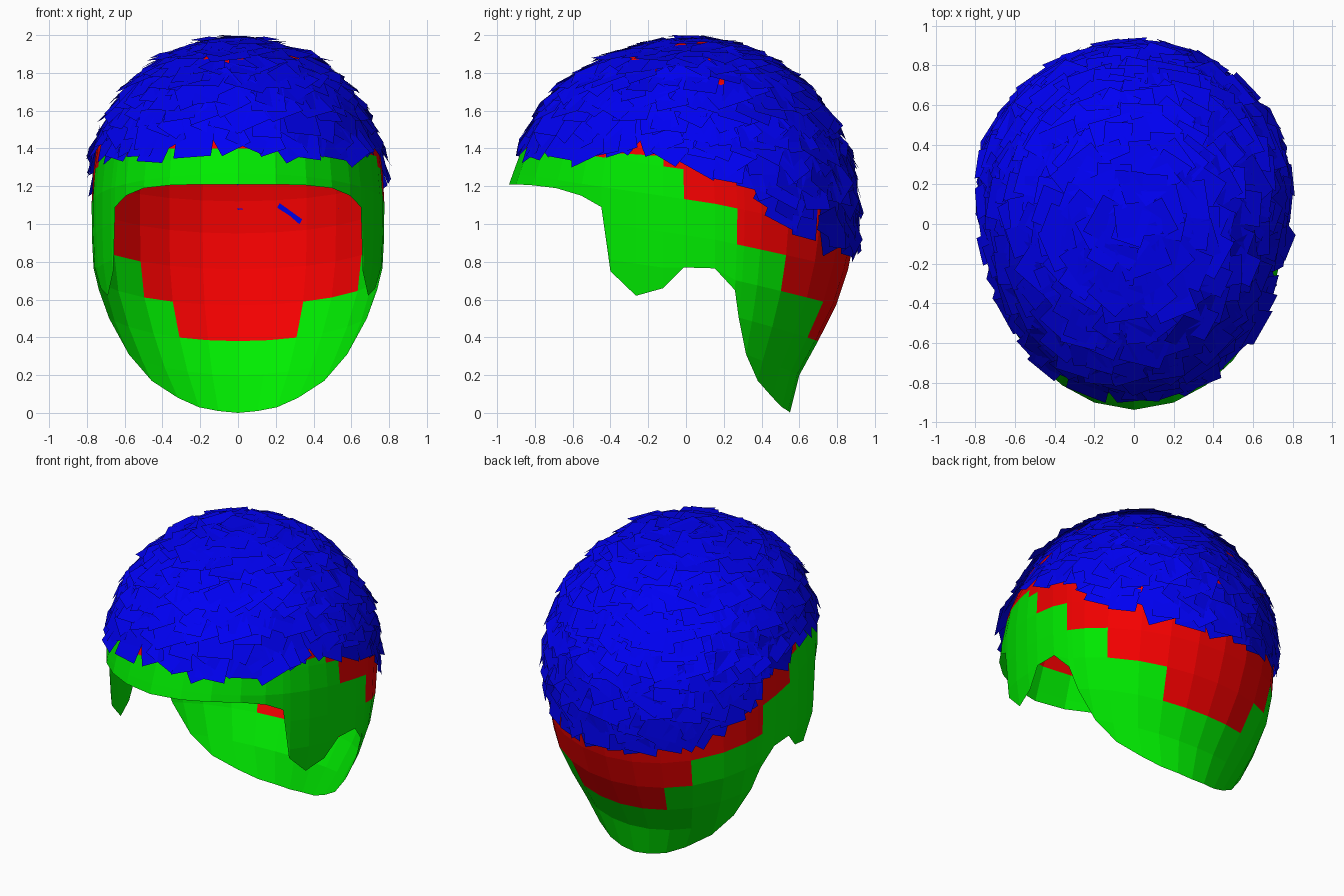
import bpy, bmesh, random
from math import sin, cos, pi, radians, sqrt
from mathutils import Vector, Matrix
from mathutils.bvhtree import BVHTree

if "Cube" in bpy.data.objects:
    bpy.data.objects.remove(bpy.data.objects["Cube"])

random.seed(4)


def lerp_table(table, v, k=1):
    """Piecewise-linear lookup of column k for key v."""
    if v <= table[0][0]:
        return table[0][k]
    for a, b in zip(table, table[1:]):
        if v <= b[0]:
            return a[k] + (b[k] - a[k]) * (v - a[0]) / (b[0] - a[0])
    return table[-1][k]


def material(name, rgb):
    m = bpy.data.materials.new(name)
    m.diffuse_color = (*rgb, 1)
    m.use_nodes = True
    m.node_tree.nodes["Principled BSDF"].inputs["Base Color"].default_value = m.diffuse_color
    return m


green = material("green", (0.0, 0.85, 0.0))
red = material("red", (0.9, 0.0, 0.0))
blue = material("blue", (0.0, 0.0, 0.9))

# Head sections: height, front y, back y, half width, centre y
SECTION = [
    (0.00, -0.94, 0.55, 0.42, 0.14), (0.20, -0.94, 0.60, 0.56, 0.14),
    (0.40, -0.94, 0.71, 0.66, 0.14), (0.60, -0.94, 0.81, 0.74, 0.14),
    (0.80, -0.94, 0.87, 0.77, 0.14), (1.00, -0.94, 0.905, 0.775, 0.14),
    (1.20, -0.94, 0.895, 0.775, 0.14), (1.40, -0.87, 0.84, 0.75, 0.12),
    (1.60, -0.77, 0.73, 0.66, 0.07), (1.75, -0.63, 0.61, 0.55, 0.03),
    (1.88, -0.42, 0.42, 0.38, 0.01), (1.95, -0.20, 0.22, 0.20, 0.01),
    (1.98, 0.01, 0.01, 0.0, 0.01)]

# Lower hairline: angle from the front, height
EDGE = [(0, 1.21), (15, 1.21), (28, 1.205), (40, 1.19), (50, 1.15), (57, 1.09),
        (60, .75), (68, .62), (76, .66), (82, .77), (91, .765), (100, .65),
        (103, .5), (110, .31), (122, .17), (138, .08), (152, .03), (166, .01), (180, 0)]
ROWS = [1.95, 1.88, 1.75, 1.6, 1.4, 1.28, 1.12, .95, .76, .57, .38, .2, -9]


def head_point(deg, z):
    yf, yb, w, yc = (lerp_table(SECTION, z, k) for k in (1, 2, 3, 4))
    c = cos(radians(deg))
    y = yc - c * (yc - yf) if c > 0 else yc - c * (yb - yc)
    return Vector((w * sin(radians(deg)), y, z))


# Cap: tilted rows clamped to the hairline, full turn
bm = bmesh.new()
columns = [(d, e, 1) for d, e in EDGE] + [(d, e, -1) for d, e in EDGE[-2:0:-1]]
top = bm.verts.new((0, 0.01, 1.98))
grid = []
for deg, edge, side in columns:
    col = []
    for r in ROWS:
        tilt = 0.32 * (1 + cos(radians(deg))) / 2 * max(0, min(1, (1.4 - r) / 0.3))
        p = head_point(deg, max(r + tilt, edge))
        p.x *= side
        col.append(bm.verts.new(p))
    grid.append(col)
for a, b in zip(grid, grid[1:] + grid[:1]):
    bm.faces.new((top, a[0], b[0]))
    for i in range(len(ROWS) - 1):
        bm.faces.new((a[i], a[i + 1], b[i + 1], b[i]))
bmesh.ops.remove_doubles(bm, verts=bm.verts, dist=0.002)
bmesh.ops.recalc_face_normals(bm, faces=bm.faces)

# Red scalp area stepping down toward the nape, the rest green
SCALP = [(-1, 1.37), (-.15, 1.36), (.05, 1.16), (.4, .88), (.55, .66), (.72, .42)]
for f in bm.faces:
    c = f.calc_center_median()
    nape_left = c.x < -0.46 and c.z < 0.78
    f.material_index = int(c.z > lerp_table(SCALP, c.y) and not nape_left)
tree = BVHTree.FromBMesh(bm)
mesh = bpy.data.meshes.new("scalp_cap")
bm.to_mesh(mesh)
bm.free()
mesh.materials.append(green)
mesh.materials.append(red)
bpy.context.collection.objects.link(bpy.data.objects.new("scalp_cap", mesh))

# Hair cards: flat overlapping quads scattered over the scalp
CARD_LINE = [(-1, 1.38), (-.2, 1.41), (.05, 1.37), (.3, 1.29), (.45, 1.14),
             (.6, 1.01), (.75, .96), (.9, .89)]
bm = bmesh.new()
centre = Vector((0, 0.05, 1.1))
COUNT = 1000
for i in range(COUNT):
    h = 1 - 2 * (i + 0.5) / COUNT
    t = i * pi * (3 - sqrt(5))
    ring = sqrt(1 - h * h)
    d = Vector((ring * cos(t), ring * sin(t), h))
    d += Vector(random.uniform(-.04, .04) for _ in range(3))
    hit, n, _, _ = tree.ray_cast(centre, d.normalized())
    if hit is None or hit.z < lerp_table(CARD_LINE, hit.y):
        continue
    if n.dot(d) < 0:
        n = -n
    # blend toward the radial direction so neighbouring cards fan smoothly
    n = (n + d.normalized() * 0.4).normalized()
    down = Vector((0, 0.02, -1)) + Vector((hit.x, hit.y, 0)) * 0.5
    down = (down - n * down.dot(n)).normalized()
    down = Matrix.Rotation(random.uniform(-.6, .6), 3, n) @ down
    across = n.cross(down)
    down = Matrix.Rotation(-random.uniform(.02, .2), 3, across) @ down
    if down.dot(n) < 0:
        down -= 2 * n * down.dot(n)
    hw, hl = random.uniform(.07, .11), random.uniform(.08, .12)
    p = hit + n * 0.013
    bm.faces.new([bm.verts.new(p + across * sx * hw + down * sy * hl)
                  for sx, sy in ((-1, -1), (1, -1), (1, 1), (-1, 1))])
mesh = bpy.data.meshes.new("hair_cards")
bm.to_mesh(mesh)
bm.free()
mesh.materials.append(blue)
bpy.context.collection.objects.link(bpy.data.objects.new("hair_cards", mesh))
